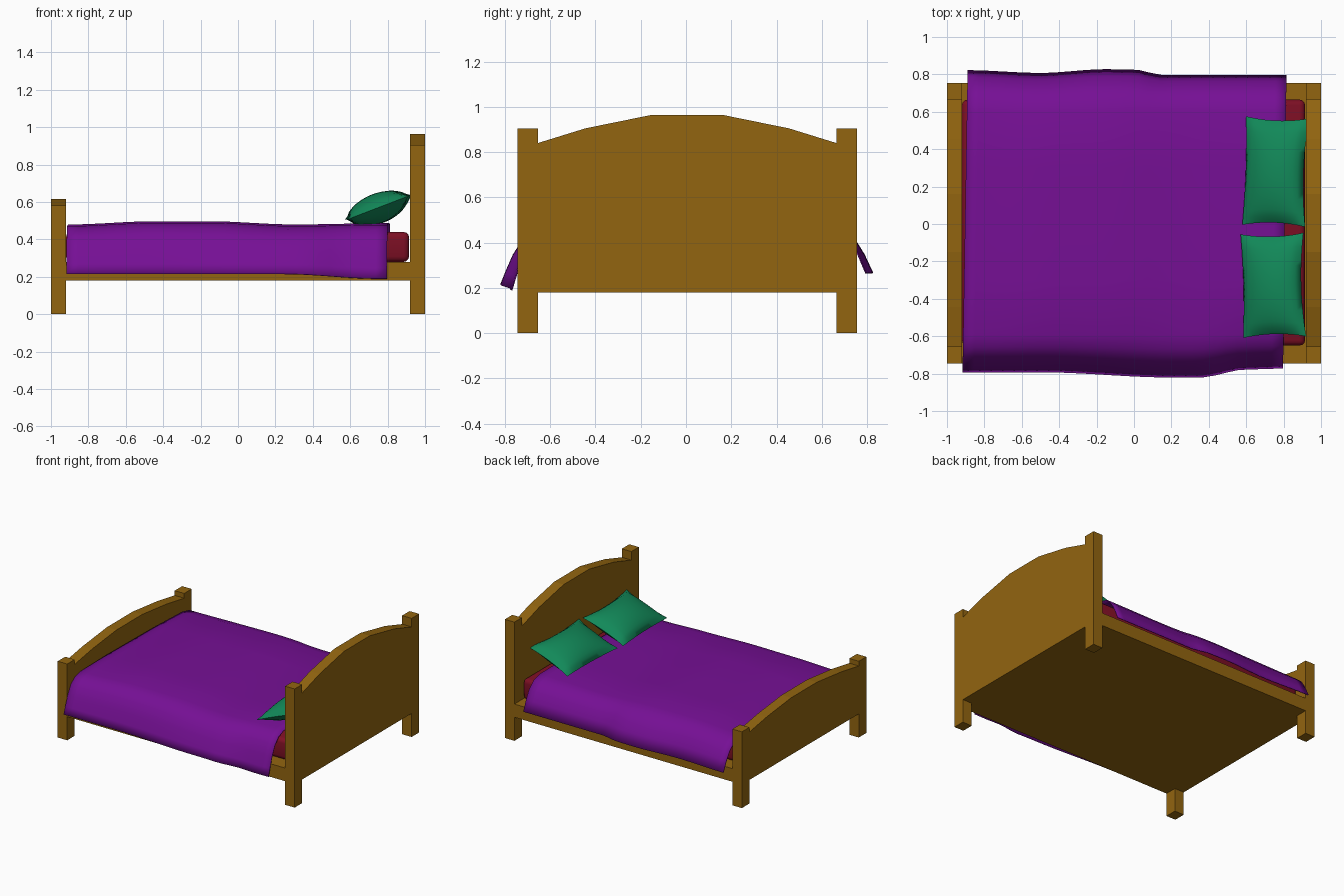
import bpy, bmesh, math
from mathutils import Matrix, Vector

if "Cube" in bpy.data.objects:
    bpy.data.objects.remove(bpy.data.objects["Cube"], do_unlink=True)


def material(name, rgb):
    m = bpy.data.materials.new(name)
    m.use_nodes = True
    m.diffuse_color = (*rgb, 1)
    bsdf = next(n for n in m.node_tree.nodes if n.type == "BSDF_PRINCIPLED")
    bsdf.inputs["Base Color"].default_value = (*rgb, 1)
    return m


wood = material("wood", (0.29, 0.13, 0.005))
purple = material("purple_cloth", (0.18, 0.005, 0.30))
green = material("green_cloth", (0.006, 0.25, 0.10))
red = material("red_cloth", (0.21, 0.005, 0.018))

CY = 0.005            # side-to-side centre of the frame
RAIL = 0.18           # height of the frame underside


def finish(bm, name, mat, smooth=None):
    bmesh.ops.recalc_face_normals(bm, faces=bm.faces[:])
    me = bpy.data.meshes.new(name)
    bm.to_mesh(me)
    bm.free()
    ob = bpy.data.objects.new(name, me)
    bpy.context.collection.objects.link(ob)
    me.materials.append(mat)
    if smooth:
        bpy.ops.object.select_all(action="DESELECT")
        ob.select_set(True)
        bpy.context.view_layer.objects.active = ob
        bpy.ops.object.shade_smooth_by_angle(angle=math.radians(smooth))
    return ob


def box(name, lo, hi, mat, bevel=0):
    bm = bmesh.new()
    bmesh.ops.create_cube(bm, size=1)
    for v in bm.verts:
        v.co = [l + (c + 0.5) * (h - l) for c, l, h in zip(v.co, lo, hi)]
    if bevel:
        bmesh.ops.bevel(bm, geom=bm.edges[:], offset=bevel, segments=3,
                        profile=0.5, affect="EDGES")
    return finish(bm, name, mat, 60 if bevel else None)


def add_grid(bm, nu, nv, point):
    """Sheet of quads, point(u, v) with u and v from 0 to 1."""
    rows = [[bm.verts.new(point(i / nu, j / nv)) for j in range(nv + 1)]
            for i in range(nu + 1)]
    for a, b in zip(rows, rows[1:]):
        for j in range(nv):
            bm.faces.new((a[j], b[j], b[j + 1], a[j + 1]))


def lookup(points, t):
    """Smooth interpolation through (position, value) pairs."""
    for (a, p), (b, q) in zip(points, points[1:]):
        if t <= b:
            s = min(max((t - a) / (b - a), 0), 1)
            return p + (q - p) * s * s * (3 - 2 * s)
    return points[-1][1]


# Arched end boards with their posts; the foot is a lower copy of the head
ARCH = [(0.66, 0.66), (0.45, 0.725), (0.155, 0.785)]
for label, x0, scale in (("head", 0.92, 1.0), ("foot", -1.0, 0.554)):
    outline = [(-0.66, 0)] + [(0.66, 0)] + ARCH + [(-y, z) for y, z in ARCH[::-1]]
    bm = bmesh.new()
    face = bm.faces.new([bm.verts.new((x0, CY + y, RAIL + z * scale)) for y, z in outline])
    ext = bmesh.ops.extrude_face_region(bm, geom=[face], use_keep_orig=True)
    bmesh.ops.translate(bm, vec=(0.08, 0, 0),
                        verts=[g for g in ext["geom"] if isinstance(g, bmesh.types.BMVert)])
    finish(bm, label + "board", wood)
    for side, y0 in (("left_post", 0.66), ("right_post", -0.75)):
        box(f"{label}_{side}", (x0, CY + y0, 0),
            (x0 + 0.08, CY + y0 + 0.09, RAIL + 0.725 * scale), wood)

# Base and mattress
box("bed_base", (-0.92, CY - 0.75, RAIL), (0.92, CY + 0.75, 0.28), wood)
box("mattress", (-0.92, -0.65, 0.28), (0.915, 0.665, 0.44), red, 0.03)

# Blanket: a cross-section swept along the bed with gentle waves
SECTION = [(-0.80, 0.215), (-0.78, 0.27), (-0.75, 0.345), (-0.71, 0.415), (-0.66, 0.455),
           (-0.59, 0.473), (-0.3, 0.482), (0, 0.482), (0.3, 0.482), (0.6, 0.476),
           (0.68, 0.455), (0.735, 0.405), (0.77, 0.345), (0.805, 0.265)]
FRONT_WAVE = [(-0.5, 0.01), (0.2, -0.018), (0.35, -0.018), (0.6, 0.025), (0.8, 0.03)]
BACK_WAVE = [(-0.9, 0.015), (-0.5, 0.0), (-0.15, 0.02), (0.0, 0.018), (0.15, -0.01)]
TOP_WAVE = [(-0.9, -0.005), (-0.45, 0.012), (-0.15, 0.012), (0.3, -0.005), (0.8, 0.002)]
HEM_WAVE = [(0.25, 0.0), (0.75, -0.025)]


def blanket_point(u, v):
    y, z = SECTION[round(v * (len(SECTION) - 1))]
    side = (y + 0.8) / 1.6
    x0, x1 = -0.917 + 0.027 * side, 0.797 + 0.018 * side
    x = x0 + (x1 - x0) * u
    hang = min(max((abs(y) - 0.6) / 0.2, 0), 1)
    y += hang * lookup(FRONT_WAVE if y < 0 else BACK_WAVE, x)
    z += (1 - hang) * lookup(TOP_WAVE, x)
    if y < 0:
        z += hang * lookup(HEM_WAVE, x)
    return Vector((x, y, z))


bm = bmesh.new()
add_grid(bm, 28, len(SECTION) - 1, blanket_point)
blanket = finish(bm, "blanket", purple, 60)
mod = blanket.modifiers.new("thickness", "SOLIDIFY")
mod.thickness = 0.006
mod.offset = 0


# Pillows: two puffed sheets sharing a pinched rim, leaning on the headboard
def pillow(name, centre, half_y, turn):
    bm = bmesh.new()
    for top in (1, -1):
        def point(u, v):
            a, b = 2 * u - 1, 2 * v - 1
            ra, rb = max(1 - a * a, 0), max(1 - b * b, 0)
            pinch_x = 0.11 if a > 0 else 0.05
            thick = 0.075 if top > 0 else 0.085
            return Vector((0.18 * a * (1 - pinch_x * rb),
                           half_y * b * (1 - 0.06 * ra),
                           top * thick * (ra * rb) ** 0.6))
        add_grid(bm, 14, 16, point)
    bmesh.ops.remove_doubles(bm, verts=bm.verts[:], dist=0.0005)
    bm.transform(Matrix.Translation(centre) @ Matrix.Rotation(math.radians(turn), 4, "Z")
                 @ Matrix.Rotation(math.radians(-21), 4, "Y"))
    finish(bm, name, green, 70)


pillow("left_pillow", (0.757, 0.28, 0.573), 0.29, -2)
pillow("right_pillow", (0.745, -0.328, 0.571), 0.277, 1.5)
